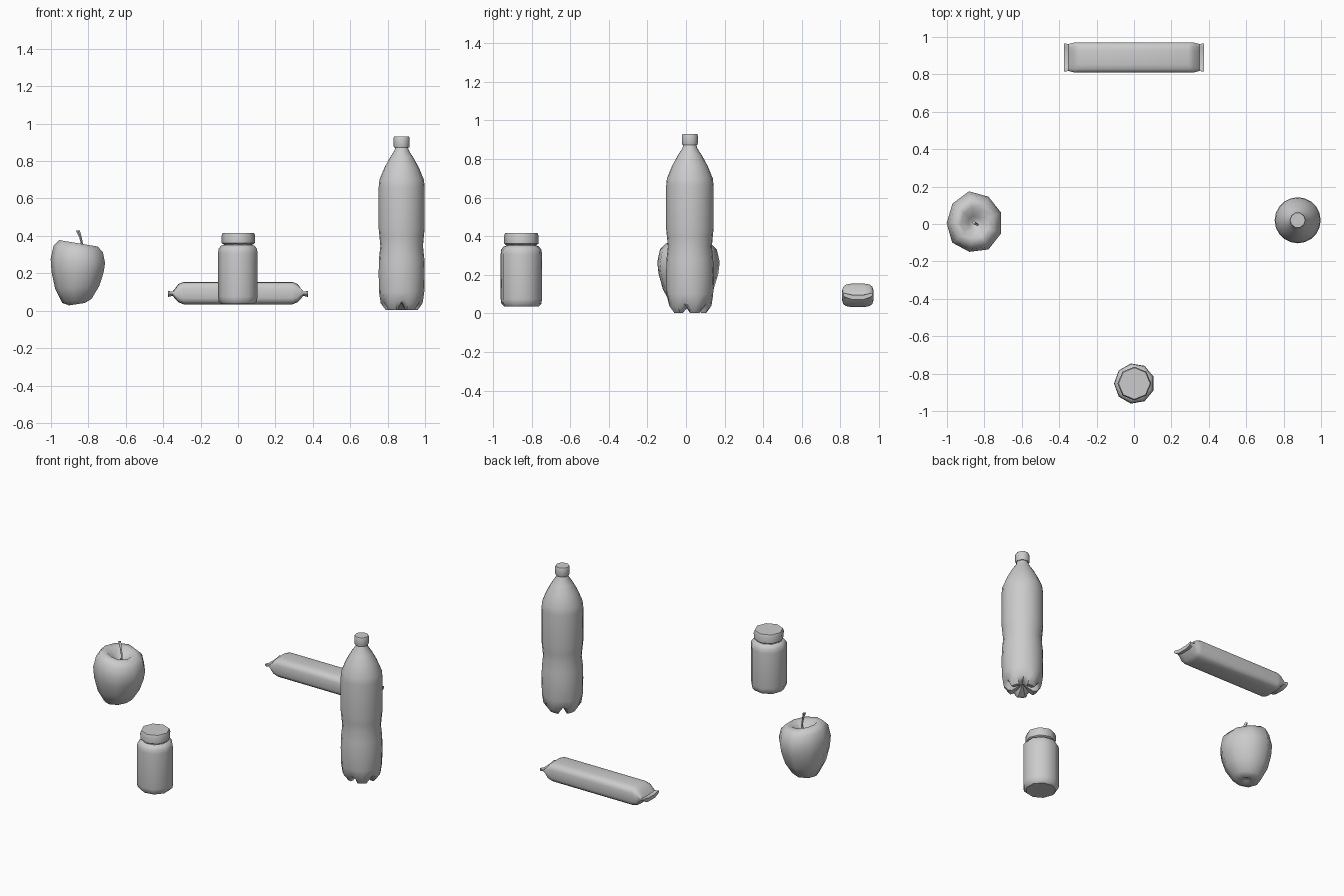
import bpy, bmesh, math
from mathutils import Vector

if "Cube" in bpy.data.objects:
    bpy.data.objects.remove(bpy.data.objects["Cube"])


def finish(name, bm, angle=45):
    bmesh.ops.recalc_face_normals(bm, faces=bm.faces)
    mesh = bpy.data.meshes.new(name)
    bm.to_mesh(mesh)
    bm.free()
    obj = bpy.data.objects.new(name, mesh)
    bpy.context.collection.objects.link(obj)
    bpy.ops.object.select_all(action='DESELECT')
    obj.select_set(True)
    bpy.context.view_layer.objects.active = obj
    bpy.ops.object.shade_smooth_by_angle(angle=math.radians(angle))
    return obj


def loft(name, rings, angle=45):
    """Skin a list of equally long point rings and cap both ends."""
    bm = bmesh.new()
    loops = [[bm.verts.new(p) for p in ring] for ring in rings]
    n = len(loops[0])
    for a, b in zip(loops, loops[1:]):
        for i in range(n):
            j = (i + 1) % n
            bm.faces.new((a[i], a[j], b[j], b[i]))
    bm.faces.new(loops[0])
    bm.faces.new(loops[-1])
    return finish(name, bm, angle)


def lathe(name, profile, n, x, y, turn=0.0, shape=None, angle=45):
    """Revolve (radius, z) points; shape may adjust each local point."""
    rings = []
    for k, (r, z) in enumerate(profile):
        ring = []
        for i in range(n):
            a = math.radians(turn) + 2 * math.pi * i / n
            p = Vector((r * math.cos(a), r * math.sin(a), z))
            if shape:
                p = shape(p, k, i)
            ring.append(p + Vector((x, y, 0)))
        rings.append(ring)
    return loft(name, rings, angle)


# Bottle with five-footed base
BX, BY = 0.875, 0.02


def feet(p, k, i):
    if i % 5 and k < 4 or k > 3:
        return p
    pass


def petal(p, k, i):
    if i % 4 == 0 and k in (1, 2, 3):
        s, dz = {1: (1.0, 0.042), 2: (0.9, 0.042), 3: (0.94, 0.012)}[k]
        return Vector((p.x * s, p.y * s, p.z + dz))
    return p


bottle_profile = [(0.012, 0.04), (0.062, 0.003), (0.085, 0.003), (0.112, 0.04),
                  (0.121, 0.10), (0.123, 0.20), (0.121, 0.28), (0.114, 0.345),
                  (0.119, 0.40), (0.123, 0.44), (0.123, 0.66), (0.119, 0.70),
                  (0.092, 0.765), (0.062, 0.82), (0.039, 0.855), (0.032, 0.88)]
lathe("bottle_body", bottle_profile, 20, BX, BY, -90, petal, 50)
lathe("bottle_cap", [(0.040, 0.872), (0.043, 0.88), (0.043, 0.923), (0.040, 0.93)],
      10, BX, BY)

# Jar and its lid
JX, JY = 0.002, -0.853
jar_profile = [(0.090, 0.035), (0.105, 0.05), (0.109, 0.075), (0.109, 0.305),
               (0.106, 0.33), (0.093, 0.347), (0.078, 0.352), (0.076, 0.37)]
lathe("jar_body", jar_profile, 9, JX, JY, 20)
lathe("jar_lid", [(0.080, 0.355), (0.089, 0.362), (0.090, 0.40), (0.084, 0.416)],
      8, JX, JY)


# Apple: lumpy outline with a top that slopes down to the right
def lump(p, k, i):
    t = p.z / 0.36
    s = (1.0, 1.0, 1.06, 0.99, 0.96, 1.0, 0.96, 1.0, 1.0)[i]
    return Vector((p.x * s * 0.97 - 0.01 * (1 - t), p.y * s * 1.03,
                   p.z - p.x * (0.34 * t - 0.18)))


apple_profile = [(0.015, 0.05), (0.045, 0.035), (0.085, 0.052), (0.128, 0.125),
                 (0.151, 0.205), (0.158, 0.265), (0.143, 0.330), (0.112, 0.360),
                 (0.078, 0.358), (0.035, 0.322), (0.008, 0.305)]
lathe("apple", apple_profile, 9, -0.852, 0.005, 20, lump, 60)

# Apple stem, flaring at the tip
stem = [(-0.838, 0.0, 0.300, 0.006), (-0.834, -0.004, 0.355, 0.006),
        (-0.843, 0.0, 0.395, 0.007), (-0.857, 0.008, 0.430, 0.011)]
loft("apple_stem", [[(x + r * math.cos(a), y + r * math.sin(a), z)
                     for a in (0, math.pi / 2, math.pi, 3 * math.pi / 2)]
                    for x, y, z, r in stem])


# Wrapped bar: boxy tube pinched into wavy crimped ends
def bar_section(x, hy, hz, wave):
    pts = []
    for i in range(16):
        a = 2 * math.pi * (i + 0.5) / 16
        c, s = math.cos(a), math.sin(a)
        u = math.copysign(abs(c) ** 0.5, c)
        v = math.copysign(abs(s) ** 0.5, s)
        pts.append((x, 0.89 + hy * u, 0.094 + hz * v + wave * (u * u - 0.7)))
    return pts


half = [(0.0, 0.082, 0.061, 0), (0.29, 0.082, 0.061, 0), (0.318, 0.081, 0.050, 0),
        (0.350, 0.073, 0.009, 0.012), (0.375, 0.076, 0.012, 0.018)]
sections = [(-x, hy, hz, w) for x, hy, hz, w in half[:0:-1]] + half
loft("wrapped_bar", [bar_section(*s) for s in sections], 50)
